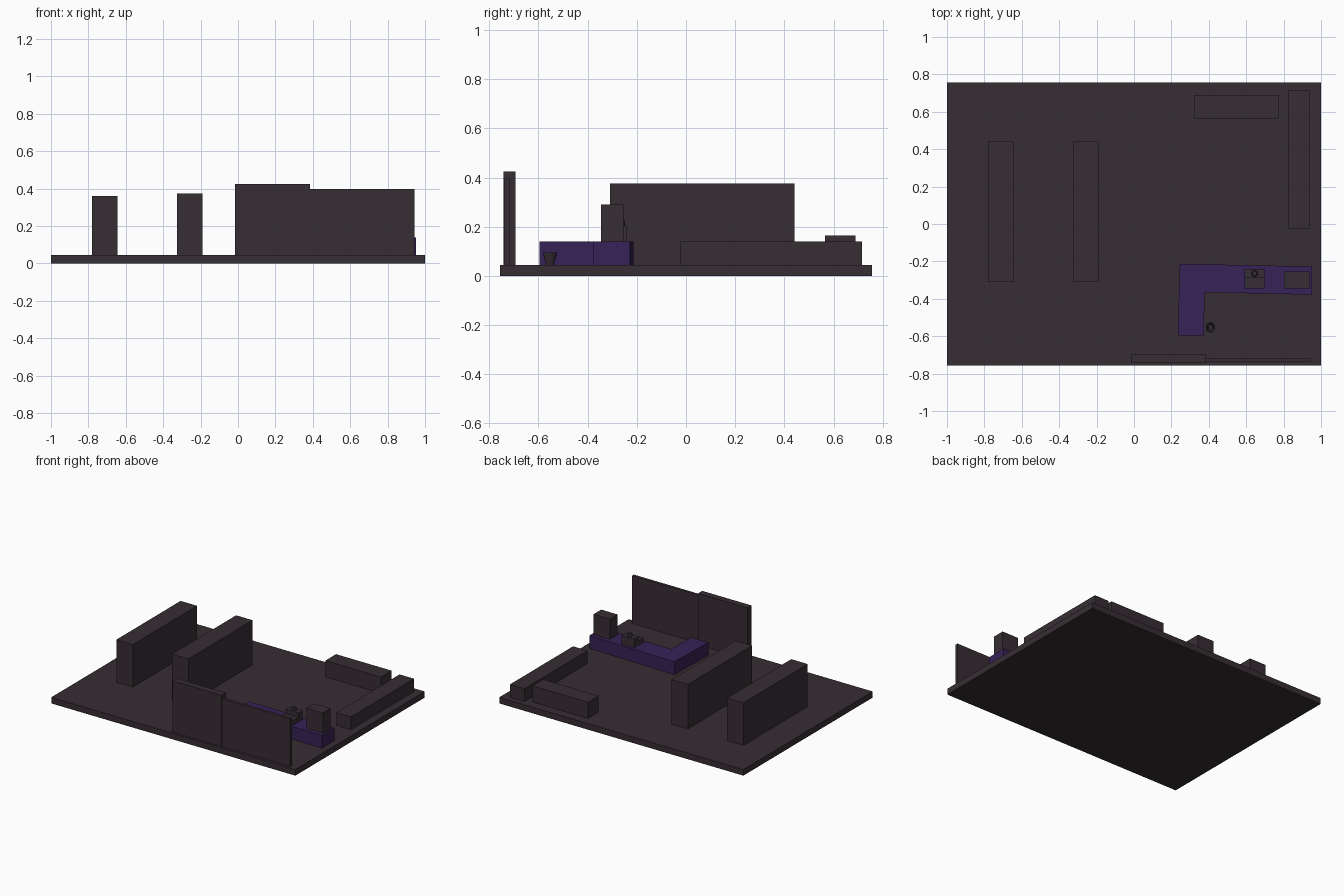
import bpy, bmesh, math

if "Cube" in bpy.data.objects:
    bpy.data.objects.remove(bpy.data.objects["Cube"])


def material(name, rgb):
    m = bpy.data.materials.new(name)
    m.diffuse_color = (*rgb, 1)
    m.use_nodes = True
    m.node_tree.nodes["Principled BSDF"].inputs["Base Color"].default_value = m.diffuse_color
    return m


DARK = material("dark_plum_grey", (0.037, 0.027, 0.034))
PURPLE = material("deep_purple", (0.037, 0.016, 0.095))
FLOOR = 0.045


def add(name, bm, mat):
    bmesh.ops.recalc_face_normals(bm, faces=bm.faces)
    me = bpy.data.meshes.new(name)
    bm.to_mesh(me)
    bm.free()
    me.materials.append(mat)
    ob = bpy.data.objects.new(name, me)
    bpy.context.collection.objects.link(ob)
    return ob


def prism(name, outline, z0, z1, mat=DARK):
    bm = bmesh.new()
    face = bm.faces.new([bm.verts.new((x, y, z0)) for x, y in outline])
    ext = bmesh.ops.extrude_face_region(bm, geom=[face], use_keep_orig=True)
    for v in ext["geom"]:
        if isinstance(v, bmesh.types.BMVert):
            v.co.z = z1
    return add(name, bm, mat)


def box(name, x0, x1, y0, y1, z0, z1):
    return prism(name, [(x0, y0), (x1, y0), (x1, y1), (x0, y1)], z0, z1)


def lathe(name, cx, cy, profile, sx=1, sy=1, n=16):
    # closed ends where the profile reaches radius 0
    bm = bmesh.new()
    rings = []
    for r, z in profile:
        if r == 0:
            rings.append([bm.verts.new((cx, cy, z))] * n)
        else:
            rings.append([bm.verts.new((cx + r * sx * math.cos(2 * math.pi * i / n),
                                        cy + r * sy * math.sin(2 * math.pi * i / n), z))
                          for i in range(n)])
    for a, b in zip(rings, rings[1:]):
        for i in range(n):
            j = (i + 1) % n
            bm.faces.new(list(dict.fromkeys([a[i], a[j], b[j], b[i]])))
    return add(name, bm, DARK)


# Floor slab
box("floor", -1, 1, -0.757, 0.757, 0, FLOOR)

# Tall shelves and low cabinets
box("shelf_left", -0.78, -0.645, -0.31, 0.442, FLOOR, 0.36)
box("shelf_right", -0.325, -0.19, -0.31, 0.442, FLOOR, 0.375)
box("side_cabinet", 0.823, 0.942, -0.024, 0.715, FLOOR, 0.14)
box("back_cabinet", 0.32, 0.776, 0.565, 0.69, FLOOR, 0.165)

# Display panels along the front edge
box("thick_panel", -0.017, 0.386, -0.742, -0.694, FLOOR, 0.425)
box("thin_panel", 0.386, 0.944, -0.738, -0.717, FLOOR, 0.398)

# L-shaped counter
prism("counter", [(0.245, -0.213), (0.951, -0.227), (0.951, -0.378),
                  (0.377, -0.365), (0.374, -0.595), (0.234, -0.595)],
      FLOOR, 0.14, PURPLE)

# Counter machine and till
box("counter_machine", 0.803, 0.937, -0.346, -0.255, 0.14, 0.29)
box("till_base", 0.592, 0.698, -0.346, -0.289, 0.14, 0.172)
box("till_back", 0.592, 0.698, -0.289, -0.24, 0.14, 0.205)
lathe("till_knob", 0.645, -0.265,
      [(0, 0.205), (0.017, 0.205), (0.017, 0.222), (0.012, 0.227), (0, 0.227)])

# Open tapered waste bin
lathe("waste_bin", 0.409, -0.553,
      [(0, FLOOR), (0.016, FLOOR), (0.029, 0.095), (0.023, 0.095), (0.013, 0.053), (0, 0.053)],
      sx=0.88)
